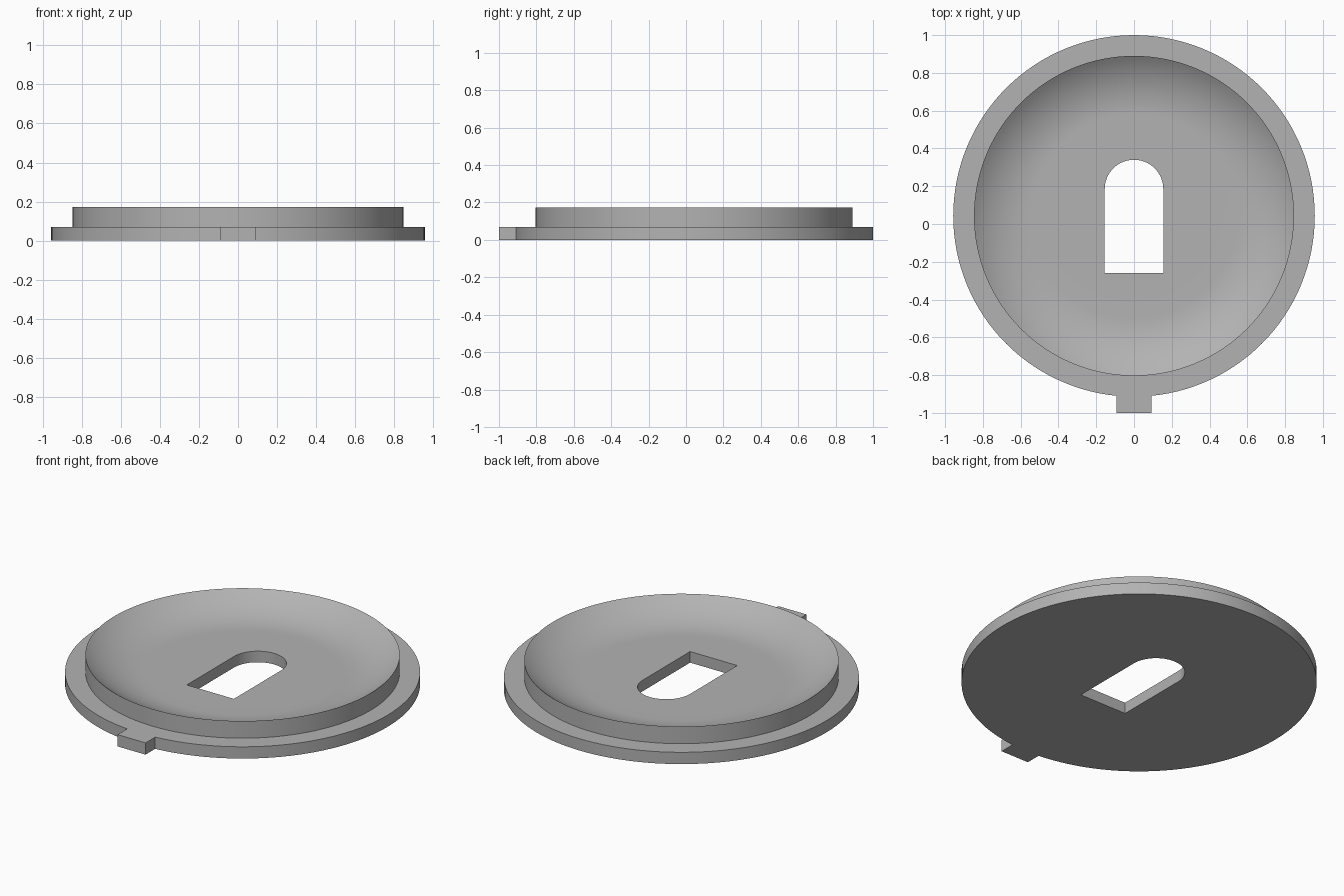
import bpy, bmesh
from math import sin, cos, pi, asin

cube = bpy.data.objects.get("Cube")
if cube:
    bpy.data.objects.remove(cube, do_unlink=True)

CENTRE_Y = 0.043
FLANGE_R, RIM_R, FLAT_R = 0.957, 0.847, 0.54
FLANGE_Z, RIM_Z, FLOOR_Z = 0.07, 0.172, 0.066
SEGMENTS = 128

grey = bpy.data.materials.new("plain grey")
grey.use_nodes = True
colour = (0.45, 0.45, 0.45, 1)
grey.diffuse_color = colour
grey.node_tree.nodes["Principled BSDF"].inputs["Base Color"].default_value = colour


def make_object(name, bm):
    bmesh.ops.recalc_face_normals(bm, faces=bm.faces)
    mesh = bpy.data.meshes.new(name)
    bm.to_mesh(mesh)
    bm.free()
    obj = bpy.data.objects.new(name, mesh)
    bpy.context.collection.objects.link(obj)
    mesh.materials.append(grey)
    return obj


def prism(name, outline, z0, z1):
    bm = bmesh.new()
    face = bm.faces.new([bm.verts.new((x, y, z0)) for x, y in outline])
    top = bmesh.ops.extrude_face_region(bm, geom=[face])["geom"]
    bmesh.ops.translate(bm, vec=(0, 0, z1 - z0),
                        verts=[v for v in top if isinstance(v, bmesh.types.BMVert)])
    return make_object(name, bm)


def lathe(name, profile):
    bm = bmesh.new()
    rings = []
    for r, z in profile:
        angles = [2 * pi * i / SEGMENTS for i in range(SEGMENTS)]
        rings.append([bm.verts.new((r * cos(a), CENTRE_Y + r * sin(a), z)) for a in angles])
    for lower, upper in zip(rings, rings[1:]):
        for i in range(SEGMENTS):
            j = (i + 1) % SEGMENTS
            bm.faces.new((lower[i], lower[j], upper[j], upper[i]))
    bm.faces.new(rings[0])
    bm.faces.new(rings[-1])
    return make_object(name, bm)


def apply_boolean(obj, tool, operation):
    mod = obj.modifiers.new(operation.lower(), 'BOOLEAN')
    mod.operation, mod.object, mod.solver = operation, tool, 'EXACT'
    bpy.context.view_layer.objects.active = obj
    bpy.ops.object.modifier_apply(modifier=mod.name)
    bpy.data.objects.remove(tool, do_unlink=True)


# Stepped disc with a dished top: flat floor curving up to a sharp rim
width, rise = RIM_R - FLAT_R, RIM_Z - FLOOR_Z
bend = (width ** 2 + rise ** 2) / (2 * rise)
sweep = asin(width / bend)
STEPS = 14
dish = [(FLAT_R + bend * sin(sweep * k / STEPS), FLOOR_Z + bend * (1 - cos(sweep * k / STEPS)))
        for k in range(STEPS, -1, -1)]
profile = [(FLANGE_R, 0), (FLANGE_R, FLANGE_Z), (RIM_R, FLANGE_Z)] + dish + [(0.45, FLOOR_Z)]
disc = lathe("dished_disc", profile)

# Locating tab on the front edge
tab = prism("locating_tab", [(-0.092, -1), (0.092, -1), (0.092, -0.87), (-0.092, -0.87)],
            0, FLANGE_Z)
apply_boolean(disc, tab, 'UNION')

# Through slot: square front end, rounded back end
HALF, ARC_Y = 0.155, 0.185
arc = [(HALF * cos(pi * k / 32), ARC_Y + HALF * sin(pi * k / 32)) for k in range(33)]
slot = prism("slot_cutter", [(-HALF, -0.26), (HALF, -0.26)] + arc, -0.1, 0.3)
slot.hide_render = True
apply_boolean(disc, slot, 'DIFFERENCE')

# Smooth round walls and dish, crisp edges
bpy.ops.object.select_all(action='DESELECT')
disc.select_set(True)
bpy.context.view_layer.objects.active = disc
bpy.ops.object.shade_smooth_by_angle(angle=pi / 6)
